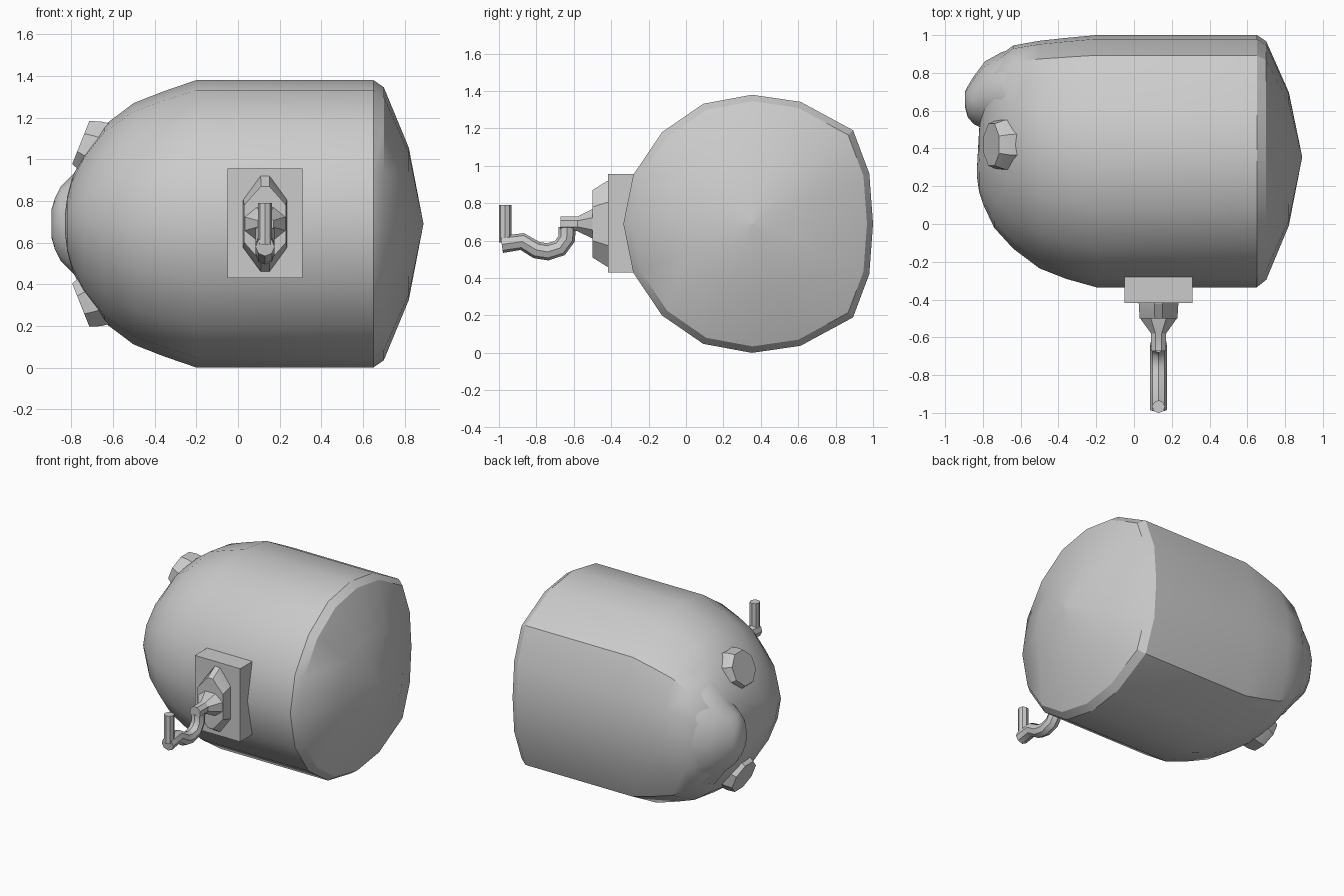
import bpy, bmesh, math
from mathutils import Vector

if "Cube" in bpy.data.objects:
    bpy.data.objects.remove(bpy.data.objects["Cube"])

MID = 0.69      # height of the body axis
SX = 0.13       # x position of the spout


def finish(ob, angle=30):
    bpy.ops.object.select_all(action='DESELECT')
    ob.select_set(True)
    bpy.context.view_layer.objects.active = ob
    bpy.ops.object.shade_smooth_by_angle(angle=math.radians(angle))
    return ob


def loft(name, rings, angle=30):
    """Skin a list of equal-length point rings and cap both ends."""
    bm = bmesh.new()
    vs = [[bm.verts.new(p) for p in r] for r in rings]
    n = len(vs[0])
    for a, b in zip(vs, vs[1:]):
        for i in range(n):
            j = (i + 1) % n
            bm.faces.new((a[i], a[j], b[j], b[i]))
    bm.faces.new(vs[0])
    bm.faces.new(vs[-1])
    bmesh.ops.remove_doubles(bm, verts=bm.verts[:], dist=0.0005)
    bmesh.ops.recalc_face_normals(bm, faces=bm.faces[:])
    me = bpy.data.meshes.new(name)
    bm.to_mesh(me)
    bm.free()
    ob = bpy.data.objects.new(name, me)
    bpy.context.collection.objects.link(ob)
    return finish(ob, angle)


# Body: half cross-section as (depth 0..1, height 0..1), mirrored in height
half = [(0, 0), (.04, .38), (.155, .71), (.32, .93), (.515, 1),
        (.71, .945), (.92, .725), (.985, .39), (1, 0)]
section = half + [(t, -h) for t, h in half[-2:0:-1]]


def body_ring(x, y0, y1, h):
    return [Vector((x, y0 + t * (y1 - y0), MID + k * h)) for t, k in section]


stations = [(-.83, .24, .32, .05), (-.82, .17, .50, .13), (-.797, .10, .78, .22),
            (-.74, -.02, .87, .34), (-.64, -.13, .945, .475), (-.50, -.235, .97, .58),
            (-.36, -.29, .985, .635), (-.20, -.335, 1.0, .69), (.65, -.335, 1.0, .69)]
for x, s in ((.70, .95), (.82, .53), (.89, .004)):
    stations.append((x, .355 - .685 * s, .355 + .645 * s, .69 * s))
loft("body", [body_ring(*s) for s in stations])


# Rounded lobe at the left end
def oval(x, y0, y1, h, n=12):
    return [Vector((x, (y0 + y1) / 2 + (y1 - y0) / 2 * math.cos(2 * math.pi * i / n),
                    MID + h * math.sin(2 * math.pi * i / n))) for i in range(n)]


loft("end_lobe", [oval(-.895, .62, .70, .07), oval(-.88, .565, .73, .12),
                  oval(-.85, .53, .78, .18), oval(-.79, .50, .86, .24),
                  oval(-.70, .44, .91, .36), oval(-.58, .42, .94, .44)], 40)

# Pair of octagonal knobs, above and below the axis
for side, label in ((1, "upper"), (-1, "lower")):
    axis = Vector((-.93, 0, .37 * side)).normalized()
    u, v = Vector((0, 1, 0)), axis.cross(Vector((0, 1, 0)))
    centre = Vector((-.755, .42, MID + .39 * side))
    rings = []
    for depth, r in ((0, .12), (.05, .14), (.17, .16)):
        rings.append([centre - axis * depth + (u * math.cos(a) + v * math.sin(a)) * r
                      for a in (math.pi / 8 + i * math.pi / 4 for i in range(8))])
    loft(label + "_knob", rings)


# Mounting plate
def rect(y, x0, x1, z0, z1):
    return [Vector(p) for p in ((x0, y, z0), (x1, y, z0), (x1, y, z1), (x0, y, z1))]


loft("mounting_plate", [rect(-.418, -.05, .31, .43, .955), rect(-.20, -.05, .31, .43, .955)])

# Long octagonal flange tapering into the neck
outline = [(.2, 1), (1, .5), (1, -.5), (.2, -1), (-.2, -1), (-1, -.5), (-1, .5), (-.2, 1)]


def flange_ring(y, w, h, z=MID):
    return [Vector((SX + a * w, y, z + b * h)) for a, b in outline]


loft("flange", [flange_ring(-.40, .105, .23), flange_ring(-.42, .105, .23),
                flange_ring(-.50, .10, .18)])


def neck_ring(y, w, h):
    return [Vector((SX + w * math.cos(a), y, MID + h * math.sin(a)))
            for a in (math.pi / 8 + i * math.pi / 4 for i in range(8))]


loft("neck", [neck_ring(-.48, .105, .085), neck_ring(-.50, .105, .085),
              neck_ring(-.58, .043, .043), neck_ring(-.672, .043, .043)])


# Bent tube and upright tip
def tube(name, pts, r):
    cu = bpy.data.curves.new(name, 'CURVE')
    cu.dimensions = '3D'
    cu.bevel_depth = r
    cu.bevel_resolution = 2
    cu.use_fill_caps = True
    sp = cu.splines.new('POLY')
    sp.points.add(len(pts) - 1)
    for p, (y, z) in zip(sp.points, pts):
        p.co = (SX, y, z, 1)
    ob = bpy.data.objects.new(name, cu)
    bpy.context.collection.objects.link(ob)
    bpy.ops.object.select_all(action='DESELECT')
    ob.select_set(True)
    bpy.context.view_layer.objects.active = ob
    bpy.ops.object.convert(target='MESH')
    finish(bpy.context.object, 40)


tube("bent_tube", [(-.635, .67), (-.638, .61), (-.675, .56), (-.74, .54),
                   (-.80, .55), (-.875, .595), (-.985, .58)], .046)
tube("upright_tip", [(-.967, .59), (-.967, .79)], .034)
